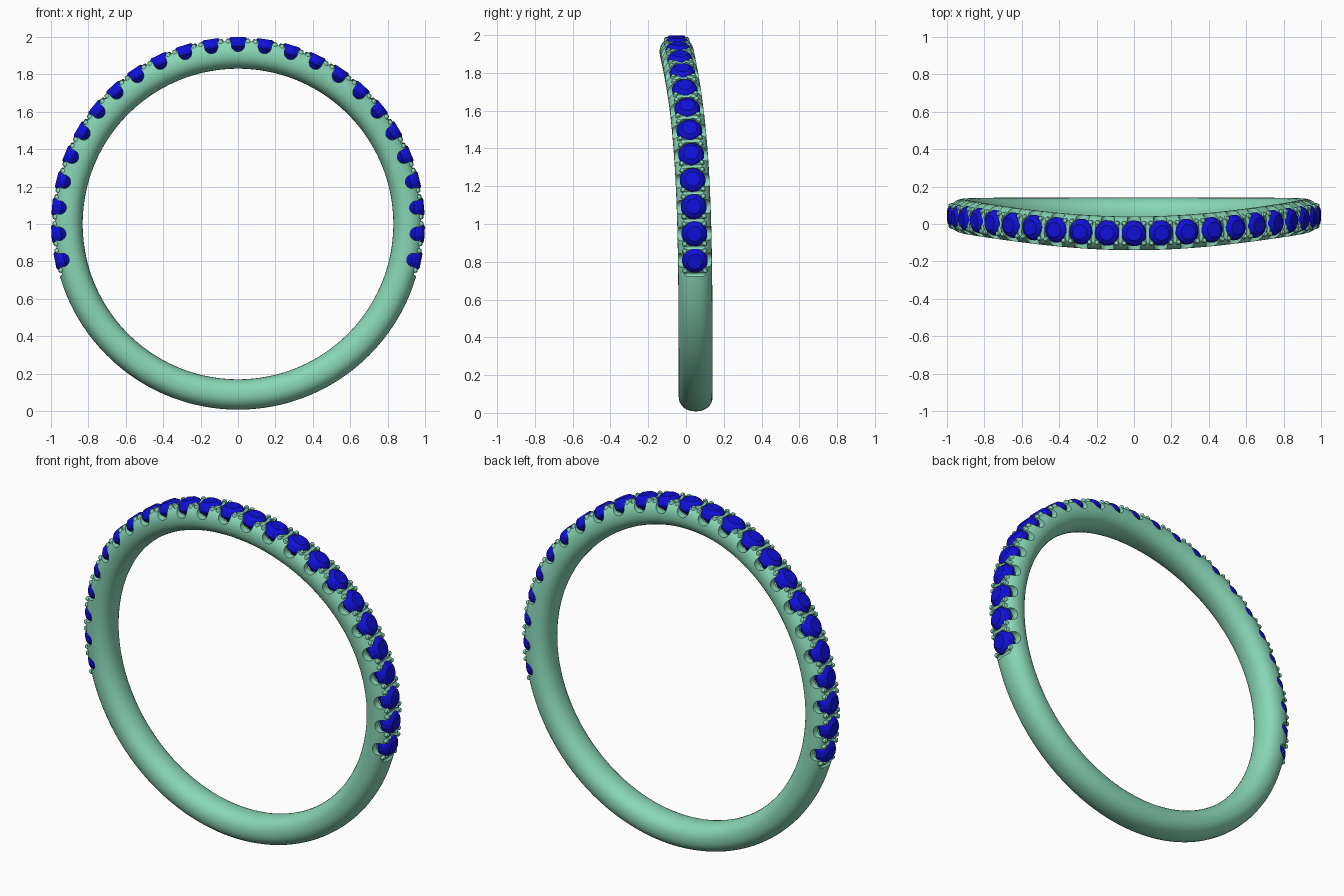
import bpy, bmesh
from math import sin, cos, pi, radians, exp, copysign
from mathutils import Matrix, Vector

if "Cube" in bpy.data.objects:
    bpy.data.objects.remove(bpy.data.objects["Cube"])

STEP = radians(8.46)      # angle between stones
HALF = 12                 # stones on each side of the top one
RC, A, B = 0.911, 0.09, 0.081   # band centre radius, half width, half thickness


def sway(t):
    """Sideways (y) offset of the band, t = angle from the top."""
    t = abs((t + pi) % (2 * pi) - pi)
    return 0.051 - 0.101 * exp(-(t / radians(56)) ** 2)


def frame(t):
    """Local axes at angle t: x = along band, y = across, z = outward."""
    up = Vector((sin(t), 0, cos(t)))
    d = 0.01
    slope = (sway(t + d) - sway(t - d)) / (2 * d)
    tan = Vector((cos(t), slope, -sin(t))).normalized()
    side = up.cross(tan)
    m = Matrix((tan, side, up)).transposed().to_4x4()
    m.translation = Vector((0, sway(t), 1.0))
    return m


def material(name, rgb):
    m = bpy.data.materials.new(name)
    m.diffuse_color = (*rgb, 1)
    m.use_nodes = True
    m.node_tree.nodes["Principled BSDF"].inputs["Base Color"].default_value = m.diffuse_color
    return m


def make(name, bm, mat=None):
    bmesh.ops.recalc_face_normals(bm, faces=bm.faces)
    me = bpy.data.meshes.new(name)
    bm.to_mesh(me)
    bm.free()
    ob = bpy.data.objects.new(name, me)
    bpy.context.collection.objects.link(ob)
    if mat:
        me.materials.append(mat)
    return ob


def skin(bm, rings, closed=False):
    """Join rings of points with quads; cap the ends unless closed."""
    vs = [[bm.verts.new(p) for p in r] for r in rings]
    n = len(vs[0])
    for i in range(len(vs) if closed else len(vs) - 1):
        a, b = vs[i], vs[(i + 1) % len(vs)]
        for j in range(n):
            k = (j + 1) % n
            bm.faces.new((a[j], a[k], b[k], b[j]))
    if not closed:
        bm.faces.new(vs[0])
        bm.faces.new(vs[-1])


def lathe(bm, m, profile, n, x=0, y=0):
    """Turned shape about the outward axis; profile = (radius, height)."""
    skin(bm, [[m @ Vector((x + r * cos(2 * pi * (j + .5) / n),
                           y + r * sin(2 * pi * (j + .5) / n), h))
               for j in range(n)] for r, h in profile])


def across(bm, m, outline):
    """Prism running across the band from an (x, z) outline."""
    skin(bm, [[m @ Vector((x, y, z)) for x, z in outline] for y in (-.15, .15)])


green = material("band_green", (0.25, 0.68, 0.47))
blue = material("stone_blue", (0.005, 0.005, 0.7))

# Band: swept oval section
bm = bmesh.new()
rings = []
for i in range(240):
    t = 2 * pi * i / 240
    m = Matrix.Translation((0, sway(t), 1)) @ Matrix.Rotation(t, 4, 'Y')
    ring = []
    for j in range(32):
        c, s = cos(2 * pi * j / 32), sin(2 * pi * j / 32)
        e = 2 / 2.2
        ring.append(m @ Vector((0, A * copysign(abs(c) ** e, c),
                                RC + B * copysign(abs(s) ** e, s))))
    rings.append(ring)
skin(bm, rings, closed=True)
band = make("band", bm, green)

# Cutters: round seats, U-shaped side scallops, notches between stones
bm = bmesh.new()
for i in range(-HALF, HALF + 1):
    m = frame(i * STEP)
    lathe(bm, m, [(0.03, 0.895), (0.066, 0.945), (0.066, 1.05)], 24)
    u = [(0.036 * cos(pi + pi * k / 12), 0.957 + 0.036 * sin(pi + pi * k / 12))
         for k in range(13)]
    across(bm, m, u + [(0.037, 1.06), (-0.037, 1.06)])
for i in range(-HALF, HALF + 2):
    m = frame((i - 0.5) * STEP)
    across(bm, m, [(0.011 * cos(2 * pi * k / 12), 0.988 + 0.011 * sin(2 * pi * k / 12))
                   for k in range(12)])
cutter = make("seat_cutter", bm)
cutter.hide_render = True
cutter.hide_viewport = False
mod = band.modifiers.new("seats", 'BOOLEAN')
mod.operation = 'DIFFERENCE'
mod.solver = 'EXACT'
mod.use_self = True
mod.object = cutter
bpy.context.view_layer.objects.active = band
bpy.ops.object.modifier_apply(modifier=mod.name)
bpy.data.objects.remove(cutter)

# Prongs: four rounded claws around every stone
bm = bmesh.new()
for i in range(-HALF, HALF + 1):
    m = frame(i * STEP)
    for sx in (-1, 1):
        for sy in (-1, 1):
            lathe(bm, m, [(0.014, 0.93), (0.014, 0.978), (0.011, 0.986), (0.005, 0.99)],
                  10, sx * 0.053, sy * 0.053)
prongs = make("prongs", bm, green)

# Stones: faceted round cut
bm = bmesh.new()
for i in range(-HALF, HALF + 1):
    lathe(bm, frame(i * STEP),
          [(0.004, 0.885), (0.067, 0.948), (0.069, 0.96), (0.058, 0.984), (0.04, 0.998)], 16)
stones = make("stones", bm, blue)

# Smooth shading with crisp edges
bpy.ops.object.select_all(action='DESELECT')
for ob in (band, prongs):
    ob.select_set(True)
bpy.context.view_layer.objects.active = band
bpy.ops.object.shade_smooth_by_angle(angle=radians(35))
